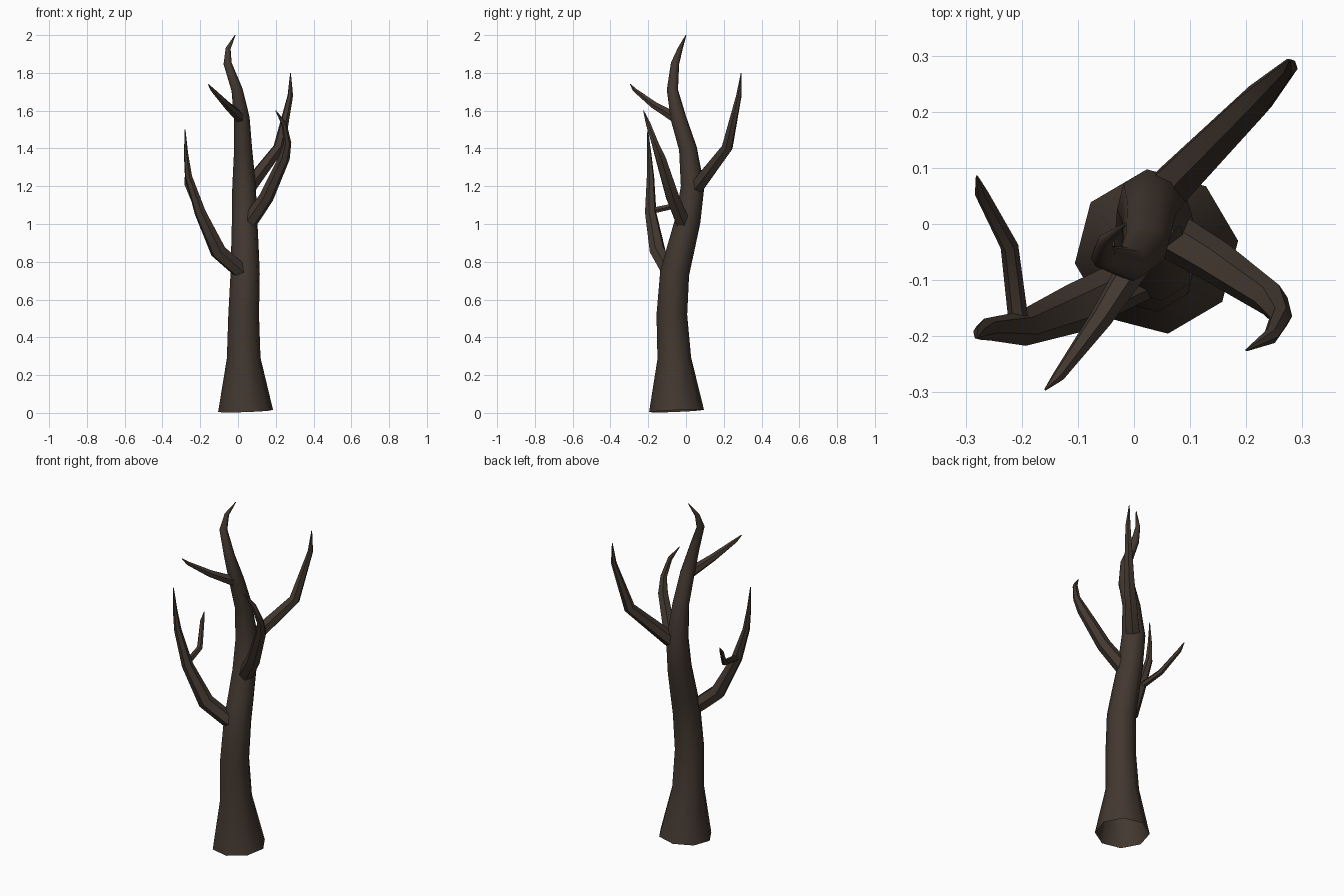
import bpy, bmesh, math
from mathutils import Vector

bark = bpy.data.materials.new("dark_bark")
bark.diffuse_color = (0.055, 0.039, 0.029, 1)


def limb(name, pts, sides, turn=0.0):
    """Tapered tube through (x, y, z, radius) points, open at the base."""
    bm = bmesh.new()
    centres = [Vector(p[:3]) for p in pts]
    last = len(pts) - 1
    rings = []
    side = Vector((1, 0, 0))
    for i, c in enumerate(centres):
        a = (c - centres[i - 1]).normalized() if i else Vector()
        b = (centres[i + 1] - c).normalized() if i < last else Vector()
        axis = (a + b).normalized()
        # carry the ring orientation along the path
        side = (side - axis * side.dot(axis)).normalized()
        up = axis.cross(side)
        ring = []
        for k in range(sides):
            t = turn + 2 * math.pi * k / sides
            ring.append(bm.verts.new(c + pts[i][3] * (side * math.cos(t) + up * math.sin(t))))
        rings.append(ring)
    for r0, r1 in zip(rings, rings[1:]):
        for k in range(sides):
            j = (k + 1) % sides
            bm.faces.new((r0[k], r0[j], r1[j], r1[k]))
    bm.faces.new(rings[-1])
    for f in bm.faces:
        f.smooth = True
    mesh = bpy.data.meshes.new(name)
    bm.to_mesh(mesh)
    bm.free()
    mesh.materials.append(bark)
    obj = bpy.data.objects.new(name, mesh)
    bpy.context.collection.objects.link(obj)
    bpy.context.view_layer.objects.active = obj
    obj.select_set(True)
    return obj


# Trunk with flared foot and curling top
limb("trunk", [
    (0.04, -0.05, 0.01, 0.147), (0.03, -0.062, 0.29, 0.09),
    (0.03, -0.075, 0.52, 0.082), (0.038, -0.06, 0.74, 0.078),
    (0.037, -0.03, 0.86, 0.074), (0.035, 0.01, 1.02, 0.068),
    (0.032, 0.035, 1.2, 0.063), (0.027, 0.01, 1.4, 0.048),
    (0.02, -0.04, 1.56, 0.042), (-0.005, -0.072, 1.71, 0.03),
    (-0.055, -0.058, 1.85, 0.022), (-0.052, -0.03, 1.93, 0.013),
    (-0.015, 0.0, 2.0, 0.002)], 8, math.radians(8))

# Lower left branch and its twig
limb("left_branch", [
    (0.02, -0.09, 0.745, 0.043), (-0.105, -0.15, 0.855, 0.044),
    (-0.2, -0.187, 1.06, 0.031), (-0.262, -0.188, 1.25, 0.02),
    (-0.275, -0.195, 1.37, 0.012), (-0.28, -0.203, 1.5, 0.002)], 6)
limb("left_twig", [
    (-0.205, -0.18, 1.07, 0.018), (-0.222, -0.04, 1.1, 0.016),
    (-0.272, 0.055, 1.21, 0.012), (-0.28, 0.085, 1.25, 0.002)], 6)

# Right branch reaching forward
limb("right_branch", [
    (0.05, -0.01, 0.995, 0.043), (0.15, -0.07, 1.14, 0.039),
    (0.245, -0.135, 1.35, 0.03), (0.262, -0.165, 1.43, 0.02),
    (0.244, -0.2, 1.53, 0.014), (0.2, -0.225, 1.6, 0.002)], 6)

# Right branch reaching backward
limb("back_branch", [
    (0.06, 0.06, 1.2, 0.042), (0.217, 0.218, 1.405, 0.031),
    (0.277, 0.28, 1.68, 0.015), (0.278, 0.292, 1.8, 0.002)], 6)

# Small upper branch reaching forward
limb("upper_branch", [
    (0.01, -0.06, 1.565, 0.03), (-0.06, -0.17, 1.63, 0.021),
    (-0.135, -0.272, 1.71, 0.011), (-0.158, -0.295, 1.74, 0.002)], 6)
bpy.ops.object.shade_smooth_by_angle(angle=math.radians(50))
